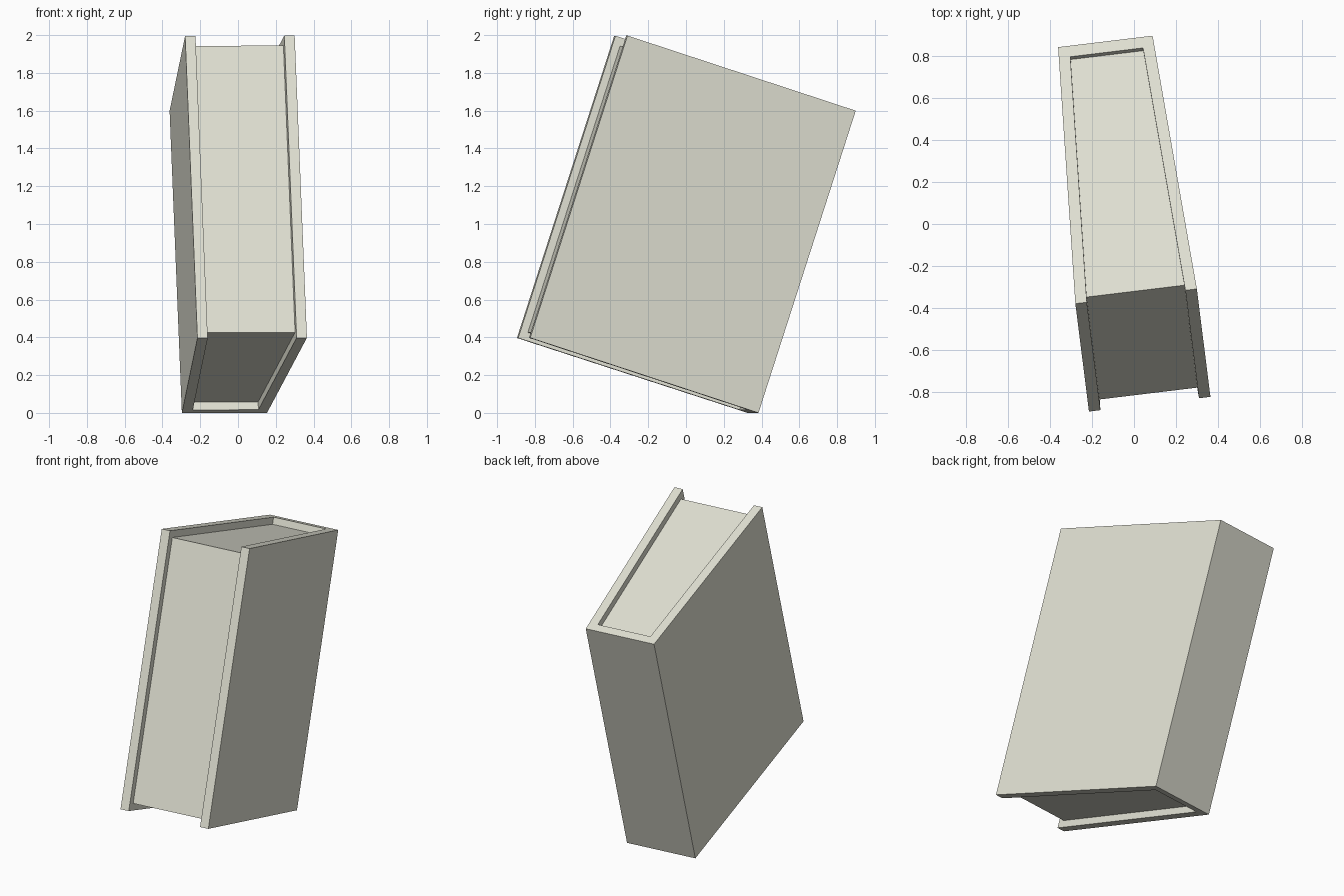
import bpy
import bmesh
from mathutils import Matrix, Vector

cube = bpy.data.objects.get("Cube")
if cube:
    bpy.data.objects.remove(cube)

HEIGHT, DEPTH = 1.682, 1.288      # along the spine, fore edge to spine
FRONT, BACK = 0.292, 0.227        # half widths at fore edge and spine
BOARD = 0.055                     # cover thickness
INSET, LIP = 0.04, 0.043          # page recess at fore edge and at both ends

# Tilted frame: width, depth and height axes of the leaning book
up = Vector((-0.065, 0.515, 1.6)).normalized()
side = Vector((0.58, 0.07, 0))
side = (side - up * side.dot(up)).normalized()
back = up.cross(side)
frame = Matrix((side, back, up)).transposed().to_4x4()
frame.translation = (0.075, -0.86, 0.397)

ivory = bpy.data.materials.new("ivory")
ivory.use_nodes = True
colour = (0.76, 0.76, 0.66, 1)
ivory.diffuse_color = colour
ivory.node_tree.nodes["Principled BSDF"].inputs["Base Color"].default_value = colour


def half_width(y):
    return FRONT + (BACK - FRONT) * y / DEPTH


def prism(name, half_profile, z0, z1):
    """Mirror a half profile across x = 0 and extrude it along the book."""
    outline = half_profile + [(-x, y) for x, y in reversed(half_profile)]
    bm = bmesh.new()
    face = bm.faces.new([bm.verts.new((x, y, z0)) for x, y in outline])
    ext = bmesh.ops.extrude_face_region(bm, geom=[face])
    top = [v for v in ext["geom"] if isinstance(v, bmesh.types.BMVert)]
    bmesh.ops.translate(bm, verts=top, vec=(0, 0, z1 - z0))
    bmesh.ops.recalc_face_normals(bm, faces=bm.faces)
    mesh = bpy.data.meshes.new(name)
    bm.to_mesh(mesh)
    bm.free()
    mesh.materials.append(ivory)
    obj = bpy.data.objects.new(name, mesh)
    obj.matrix_world = frame
    bpy.context.collection.objects.link(obj)


# Cover: two boards joined by the spine, open at the fore edge
inner_back = DEPTH - BOARD
prism("book_cover", [
    (half_width(inner_back) - BOARD, inner_back),
    (half_width(0) - BOARD, 0),
    (half_width(0), 0),
    (half_width(DEPTH), DEPTH),
], 0, HEIGHT)

# Page block, recessed between the boards
prism("page_block", [
    (half_width(INSET) - BOARD, INSET),
    (half_width(inner_back) - BOARD, inner_back),
], LIP, HEIGHT - LIP)
